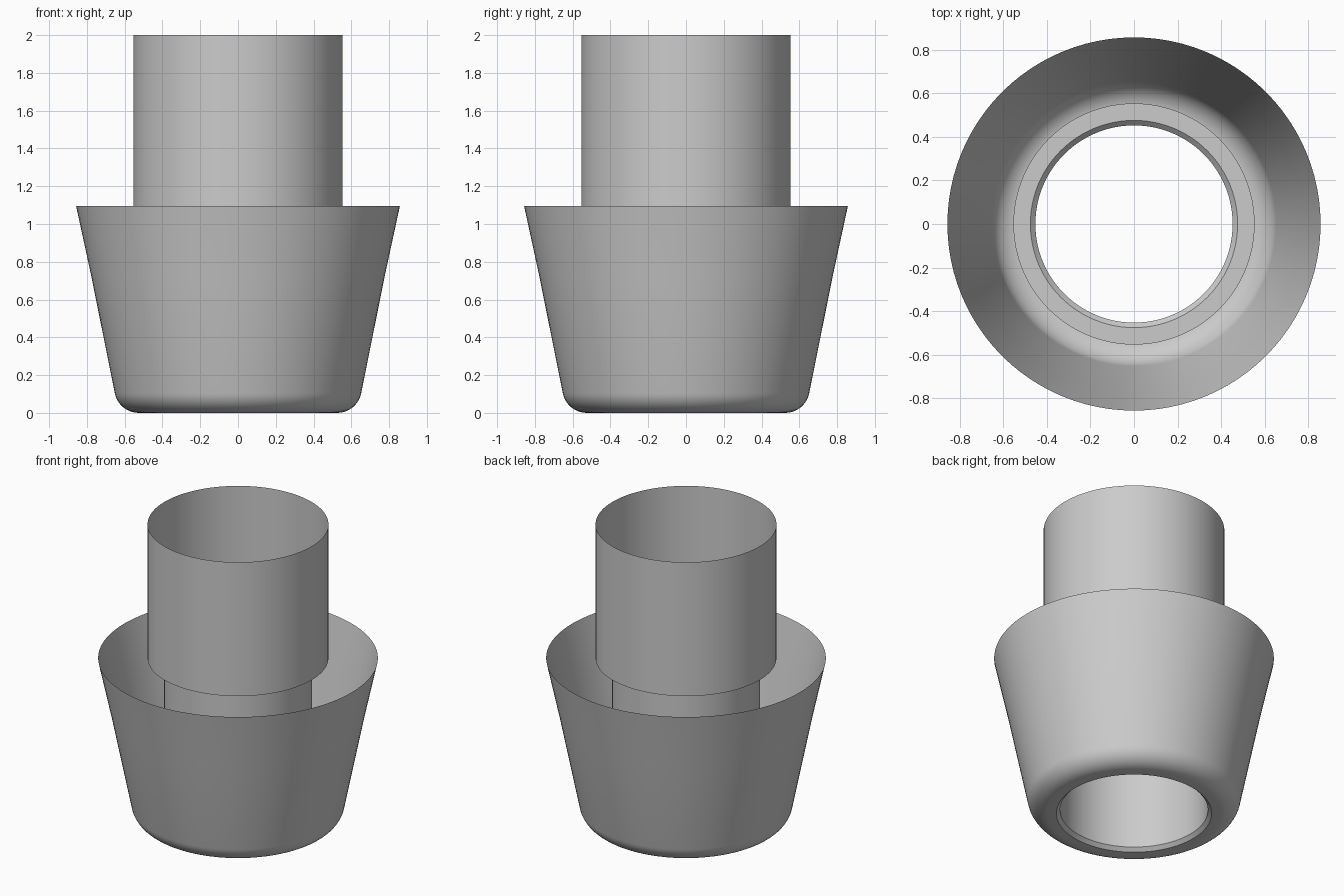
import bpy, bmesh, math

cube = bpy.data.objects.get("Cube")
if cube:
    bpy.data.objects.remove(cube, do_unlink=True)

SEGMENTS = 96

# Single plain grey material
grey = bpy.data.materials.new("plain grey")
grey.use_nodes = True
colour = (0.6, 0.6, 0.6, 1.0)
grey.diffuse_color = colour
grey.node_tree.nodes["Principled BSDF"].inputs["Base Color"].default_value = colour


def lathe(name, profile):
    """Revolve an open (radius, height) profile around z into a thin sheet."""
    bm = bmesh.new()
    verts = [bm.verts.new((r, 0, z)) for r, z in profile]
    edges = [bm.edges.new(pair) for pair in zip(verts, verts[1:])]
    bmesh.ops.spin(bm, geom=verts + edges, cent=(0, 0, 0), axis=(0, 0, 1),
                   angle=math.tau, steps=SEGMENTS, use_duplicate=False)
    bmesh.ops.remove_doubles(bm, verts=bm.verts, dist=1e-4)
    bmesh.ops.recalc_face_normals(bm, faces=bm.faces)
    mesh = bpy.data.meshes.new(name)
    bm.to_mesh(mesh)
    bm.free()
    mesh.materials.append(grey)
    obj = bpy.data.objects.new(name, mesh)
    bpy.context.collection.objects.link(obj)
    bpy.ops.object.select_all(action='DESELECT')
    obj.select_set(True)
    bpy.context.view_layer.objects.active = obj
    bpy.ops.object.shade_smooth_by_angle(angle=math.radians(30))
    return obj


# Flared cup: thin sloping wall, rounded foot and flat underside
FILLET = 0.13
tilt = math.radians(-11.5)
arc = [tilt + (math.radians(-90) - tilt) * i / 10 for i in range(11)]
foot = [(0.525 + FILLET * math.cos(a), FILLET + FILLET * math.sin(a)) for a in arc]
lathe("flared_cup", [(0.857, 1.095), (0.775, 0.716)] + foot + [(0.476, 0)])

# Inner sleeve with a chamfer at both ends and a flat shoulder on top
lathe("inner_sleeve", [(0.476, 0), (0.453, 0.023), (0.453, 1.072),
                       (0.476, 1.095), (0.554, 1.095)])

# Wider open tube standing on the shoulder
lathe("upper_tube", [(0.554, 1.095), (0.554, 2.0)])
